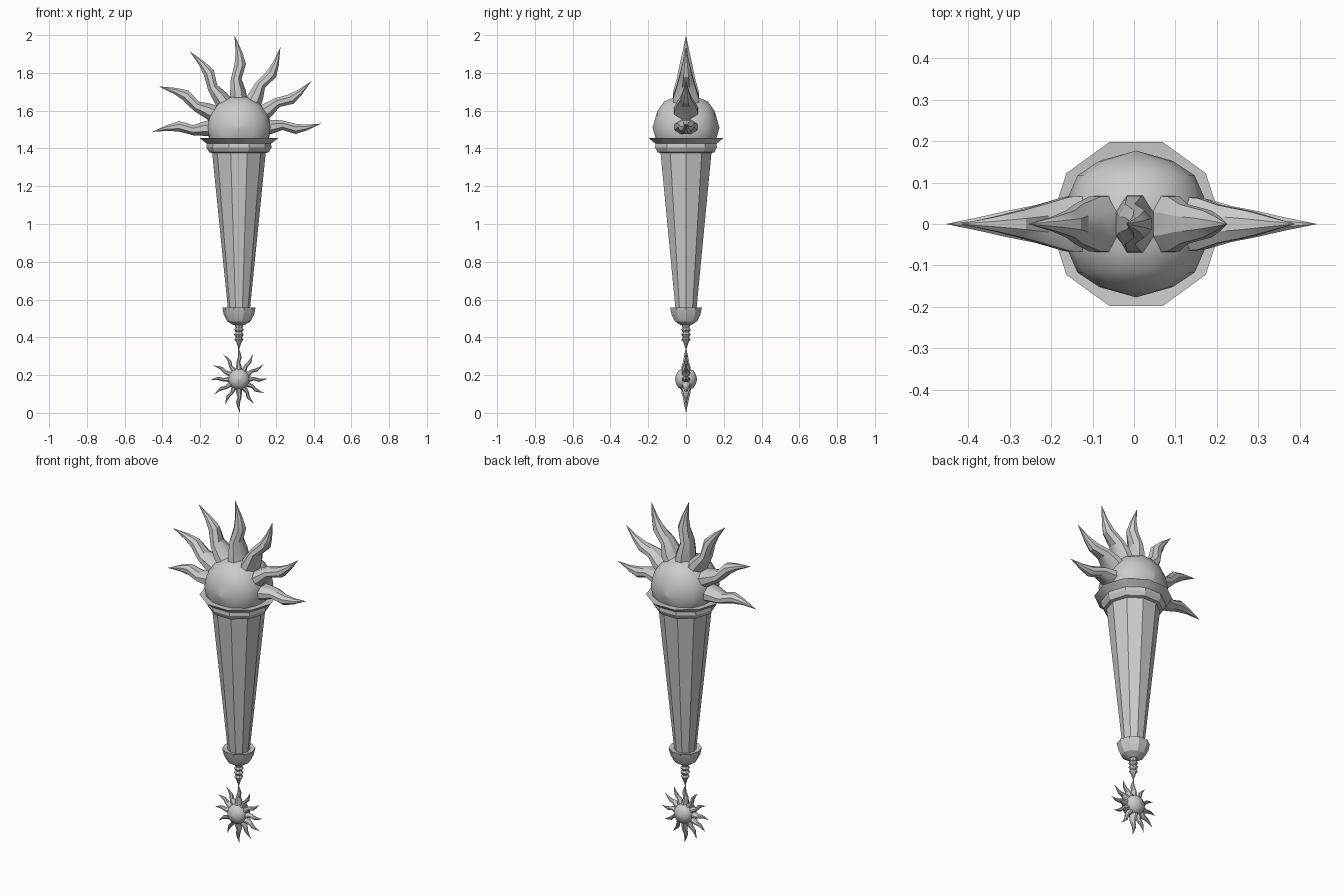
import bpy, bmesh, math
from mathutils import Vector

if "Cube" in bpy.data.objects:
    bpy.data.objects.remove(bpy.data.objects["Cube"])

CX = 0.005          # axis of the body, the swept rays shift the overall centre
HEAD_Z, SUN_Z = 1.51, 0.178


def make_object(name, bm, angle=30):
    bmesh.ops.recalc_face_normals(bm, faces=bm.faces)
    mesh = bpy.data.meshes.new(name)
    bm.to_mesh(mesh)
    bm.free()
    ob = bpy.data.objects.new(name, mesh)
    bpy.context.collection.objects.link(ob)
    bpy.ops.object.select_all(action='DESELECT')
    ob.select_set(True)
    bpy.context.view_layer.objects.active = ob
    bpy.ops.object.shade_smooth_by_angle(angle=math.radians(angle))
    return ob


def bridge(bm, rings):
    """Skin consecutive rings of points and cap both ends."""
    loops = [[bm.verts.new(p) for p in ring] for ring in rings]
    n = len(loops[0])
    for a, b in zip(loops, loops[1:]):
        for i in range(n):
            j = (i + 1) % n
            bm.faces.new((a[i], a[j], b[j], b[i]))
    bm.faces.new(loops[0])
    bm.faces.new(loops[-1])
    bmesh.ops.remove_doubles(bm, verts=bm.verts, dist=1e-5)


def lathe(name, profile, sides=10, axis='Z', centre=(CX, 0, 0), angle=30):
    bm = bmesh.new()
    rings = []
    for r, h in profile:
        ring = []
        for i in range(sides):
            a = 2 * math.pi * i / sides
            u, v = r * math.cos(a), r * math.sin(a)
            p = (u, v, h) if axis == 'Z' else (u, h, v)
            ring.append(Vector(centre) + Vector(p))
        rings.append(ring)
    bridge(bm, rings)
    return make_object(name, bm, angle)


def ball(name, radius, z):
    half = [(0.001, 1.0), (0.5, 0.86), (0.8, 0.66), (0.94, 0.34), (0.97, 0)]
    prof = half + [(r, -h) for r, h in half[-2::-1]]
    prof = [(r * radius, h * radius) for r, h in prof]
    return lathe(name, prof, 14, 'Y', (CX, 0, z), 60)


# distance, sideways sway, half width, half depth (unit ray length)
RAY = [(0.24, 0, 0.105, 0.145), (0.40, 0.01, 0.085, 0.138),
       (0.53, 0.03, 0.058, 0.100), (0.69, -0.015, 0.062, 0.068),
       (0.82, 0.0, 0.036, 0.038), (1.0, 0.048, 0.001, 0.001)]


def ray(name, degrees, length, z):
    a = math.radians(degrees)
    along = Vector((math.cos(a), 0, math.sin(a)))
    side = Vector((-math.sin(a), 0, math.cos(a)))
    rings = []
    for t, s, w, d in RAY:
        c = Vector((CX, 0, z)) + along * t * length + side * s * length
        ring = []
        for i in range(8):
            b = math.radians(45 * i + 22.5)
            ring.append(c + side * (1.08 * w * length * math.cos(b))
                        + Vector((0, 1.08 * d * length * math.sin(b), 0)))
        rings.append(ring)
    bm = bmesh.new()
    bridge(bm, rings)
    return make_object(name, bm)


# Head: ball with a fan of seven flame rays
ball("head_ball", 0.177, HEAD_Z)
for i, length in enumerate([0.435, 0.455, 0.478, 0.488, 0.478, 0.476, 0.457]):
    ray(f"head_ray_{i + 1}", 30 * i, length, HEAD_Z)

# Flared collar under the ball
lathe("collar", [(0.14, 1.375), (0.158, 1.38), (0.172, 1.405), (0.17, 1.425),
                 (0.208, 1.455), (0.15, 1.45)])

# Tapered ten-sided shaft and its end cup
lathe("shaft", [(0.058, 0.545), (0.144, 1.40)])
lathe("end_cup", [(0.03, 0.465), (0.062, 0.485), (0.08, 0.52),
                  (0.088, 0.557), (0.055, 0.55)])

# Beaded pin, tapering down to the hanging sun
lathe("pin", [(0.001, 0.335), (0.014, 0.375), (0.024, 0.39), (0.016, 0.40),
              (0.026, 0.415), (0.016, 0.427), (0.026, 0.44), (0.018, 0.45),
              (0.024, 0.47)], 8)

# Hanging sun with twelve small rays
ball("small_sun_ball", 0.059, SUN_Z)
for i in range(12):
    ray(f"small_sun_ray_{i + 1}", 30 * i - 1, {3: 0.17, 9: 0.178}.get(i, 0.153), SUN_Z)
